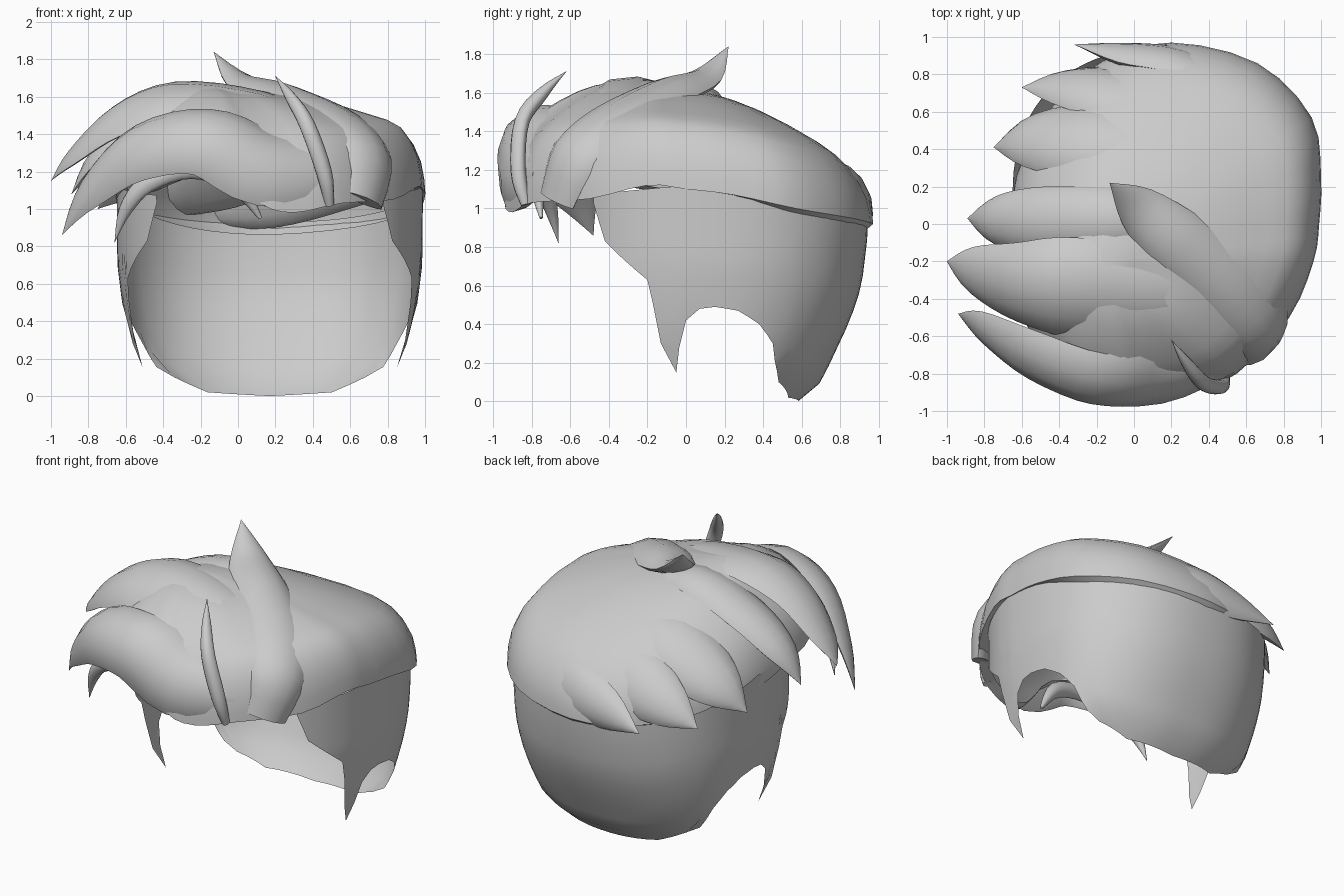
import bpy, bmesh, math
from mathutils import Vector

if "Cube" in bpy.data.objects:
    bpy.data.objects.remove(bpy.data.objects["Cube"])


def make(name, verts, faces):
    bm = bmesh.new()
    vs = [bm.verts.new(v) for v in verts]
    for f in faces:
        bm.faces.new([vs[i] for i in f])
    bmesh.ops.remove_doubles(bm, verts=bm.verts, dist=0.0005)
    bmesh.ops.recalc_face_normals(bm, faces=bm.faces)
    me = bpy.data.meshes.new(name)
    bm.to_mesh(me)
    bm.free()
    ob = bpy.data.objects.new(name, me)
    bpy.context.collection.objects.link(ob)
    bpy.ops.object.select_all(action='DESELECT')
    ob.select_set(True)
    bpy.context.view_layer.objects.active = ob
    bpy.ops.object.shade_smooth_by_angle(angle=math.radians(50))
    return ob


def spline(pts, steps, closed=False):
    """Catmull-Rom through points of any dimension."""
    pts = [Vector(p) for p in pts]
    n, out = len(pts), []
    get = (lambda i: pts[i % n]) if closed else (lambda i: pts[max(0, min(n - 1, i))])
    for i in range(n if closed else n - 1):
        a, b, c, d = (get(i + k) for k in (-1, 0, 1, 2))
        for s in range(steps):
            t = s / steps
            out.append(0.5 * (2 * b + (c - a) * t + (2 * a - 5 * b + 4 * c - d) * t * t
                              + (3 * b - a - 3 * c + d) * t ** 3))
    if not closed:
        out.append(pts[-1])
    return out


def lerp(table, x):
    for (x0, y0), (x1, y1) in zip(table, table[1:]):
        if x <= x1:
            return y0 + (y1 - y0) * max(0, x - x0) / (x1 - x0)
    return table[-1][1]


def grid(rows, cols, wrap=False):
    return [(r * cols + c, r * cols + (c + 1) % cols,
             (r + 1) * cols + (c + 1) % cols, (r + 1) * cols + c)
            for r in range(rows - 1) for c in range(cols if wrap else cols - 1)]


def lock(name, pts, widths, thick, core_z=1.0, radius=0.6, sides=12):
    """Tapered strand wrapped over the head around a core point, pointed at its end."""
    core = Vector((0.1, 0, core_z))
    path = spline(pts, 4)
    ws = [max(0.0, w[0]) for w in spline([(w, 0) for w in widths], 4)]
    verts, wmax = [], max(widths)
    for i, p in enumerate(path):
        t = (path[min(i + 1, len(path) - 1)] - path[max(i - 1, 0)]).normalized()
        n = p - core
        n = (n - t * n.dot(t)).normalized()
        b = t.cross(n)
        w = max(ws[i], 0.001)
        h = thick * min(1, w / wmax * 1.2)
        for k in range(sides):
            a = 2 * math.pi * k / sides
            s, u = math.sin(a), w * math.cos(a)
            verts.append(p + b * u + n * (h * s * abs(s) ** 0.3 - u * u / (2 * radius)))
    faces = grid(len(path), sides, True)
    faces += [tuple(range(sides)), tuple(range(len(verts) - sides, len(verts)))]
    return make(name, verts, faces)


# Undercut: open shell around sides and back, with sideburns and ear notches
CX, CY, N = 0.17, 0.15, 2.3
HALF_W = [(0, .52), (.1, .6), (.15, .69), (.3, .75), (.5, .79), (.7, .815), (1.2, .82)]
BACK = [(0, .43), (.1, .55), (.25, .62), (.42, .70), (.6, .76), (.85, .79), (1.2, .80)]
EDGE = [(-.48, 1.03), (-.42, .83), (-.2, .63), (-.17, .5), (-.13, .3), (-.05, .15),
        (-.035, .28), (0, .42), (.07, .48), (.15, .49), (.27, .47), (.38, .4), (.45, .3),
        (.46, .21), (.48, .1), (.53, .02), (.57, 0)]


def depth(y_sign, z):
    return lerp(BACK, z) if y_sign > 0 else 0.85


cols = []
for y, z in EDGE:
    s = max(-1, min(1, (y - CY) / depth(y - CY, z)))
    cols.append((math.copysign(math.asin(abs(s) ** (N / 2)), s), z))
cols[-1] = (math.pi / 2, 0)
fine = []
for (p0, z0), (p1, z1) in zip(cols, cols[1:]):
    k = max(1, math.ceil((p1 - p0) / 0.1))
    fine += [(p0 + (p1 - p0) * i / k, z0 + (z1 - z0) * i / k) for i in range(k)]
around = [(1, p, z) for p, z in fine + [cols[-1]]] + [(-1, p, z) for p, z in reversed(fine)]
verts = []
for r in range(11):
    for side, p, zb in around:
        s = math.sin(p)
        top = 1.13 - .2 * max(0, s) - .08 * max(0, -s)
        z = zb + (top - zb) * r / 10
        verts.append((CX + side * lerp(HALF_W, z) * max(0, math.cos(p)) ** (2 / N),
                      CY + depth(s, z) * math.copysign(abs(s) ** (2 / N), s), z))
make("undercut_shell", verts, grid(11, len(around)))

# Top mass: dome from crown to a wavy rim, boxy on the right, sloping to the back
CROWN = Vector((-0.15, -0.2, 1.67))
RIM = [(1.0, .25, 1.07), (.95, .57, 1.0), (.66, .86, .95), (.2, .97, .92), (-.17, .87, .93),
       (-.46, .6, .97), (-.63, .25, 1.03), (-.65, -.1, 1.08), (-.6, -.5, 1.15),
       (-.35, -.78, 1.25), (-.05, -.9, 1.22), (.12, -.94, 1.03), (.3, -.9, .98),
       (.55, -.8, 1.03), (.83, -.5, 1.05), (.96, -.2, 1.12), (.99, 0, 1.1)]
# columns: spread, height on the right, at the back and left, at the front
PROFILE = [(0, 1, 1, 1), (.28, .92, .9, .96), (.5, .85, .77, .87), (.76, .7, .54, .65),
           (.9, .58, .35, .44), (.98, .3, .15, .2), (1, 0, 0, 0)]
rim = spline(RIM, 3, True)
verts = []
rows = spline(PROFILE, 2)
for f, right, back, front in rows:
    for q in rim:
        d = Vector((q.x - CROWN.x, q.y - CROWN.y)).normalized()
        wr, wf = max(0, d.x) ** 2, max(0, -d.y) ** 2
        g = right * wr + front * wf + back * (1 - wr - wf)
        verts.append((CROWN.x + (q.x - CROWN.x) * f, CROWN.y + (q.y - CROWN.y) * f,
                      q.z + (CROWN.z - q.z) * g))
verts += [(CX + (q.x - CX) * .93, q.y * .93, q.z + .02 - .08 * max(0, q.y)) for q in rim]
make("top_hair", verts, grid(len(rows) + 1, len(rim), True))

# Swept fringe
lock("fringe_front", [(.5, -.72, 1.24), (.15, -.87, 1.27), (-.2, -.875, 1.40),
                      (-.55, -.74, 1.33), (-.8, -.58, 1.1), (-.94, -.48, .86)],
     [.2, .25, .22, .2, .13, 0], .06, .7, .35)
lock("fringe_top", [(.5, -.42, 1.42), (.1, -.42, 1.56), (-.35, -.36, 1.61),
                    (-.65, -.32, 1.49), (-.88, -.25, 1.29), (-1, -.2, 1.15)],
     [.2, .27, .28, .22, .13, 0], .06, .3, .5)
lock("fringe_inner", [(.12, -.75, .95), (-.02, -.78, 1.14), (-.25, -.8, 1.21),
                      (-.48, -.75, 1.14), (-.6, -.7, 1.0), (-.66, -.66, .82)],
     [.01, .05, .05, .055, .04, 0], .04)

# Locks swept to the left and back
lock("left_lock", [(.3, .02, 1.5), (-.1, .02, 1.6), (-.5, .02, 1.46),
                   (-.75, .02, 1.27), (-.89, .03, 1.08)], [.1, .17, .18, .13, 0], .06, .6)
lock("back_lock_upper", [(.25, .38, 1.42), (-.2, .46, 1.36), (-.56, .46, 1.17),
                         (-.75, .41, 1.0)], [.16, .24, .17, 0], .07, .7, .8)
lock("back_lock_middle", [(.35, .6, 1.29), (-.08, .71, 1.19), (-.4, .74, 1.07),
                          (-.6, .73, .97)], [.16, .22, .14, 0], .07, .7, .8)
lock("back_lock_lower", [(.65, .7, 1.14), (.25, .87, 1.08), (-.05, .91, 1.02),
                         (-.32, .96, .95)], [.12, .17, .13, 0], .06, .8, .8)

# Raised spike and thin front strand
lock("crown_spike", [(.66, -.68, 1.05), (.69, -.58, 1.3), (.54, -.38, 1.47),
                     (.25, -.12, 1.6), (.02, .09, 1.68), (-.13, .22, 1.84)],
     [.15, .19, .22, .19, .12, 0], .07, .8)
lock("front_strand", [(.49, -.83, 1.02), (.46, -.87, 1.2), (.37, -.85, 1.45),
                      (.28, -.74, 1.6), (.2, -.62, 1.71)], [.025, .045, .045, .03, 0], .04)
